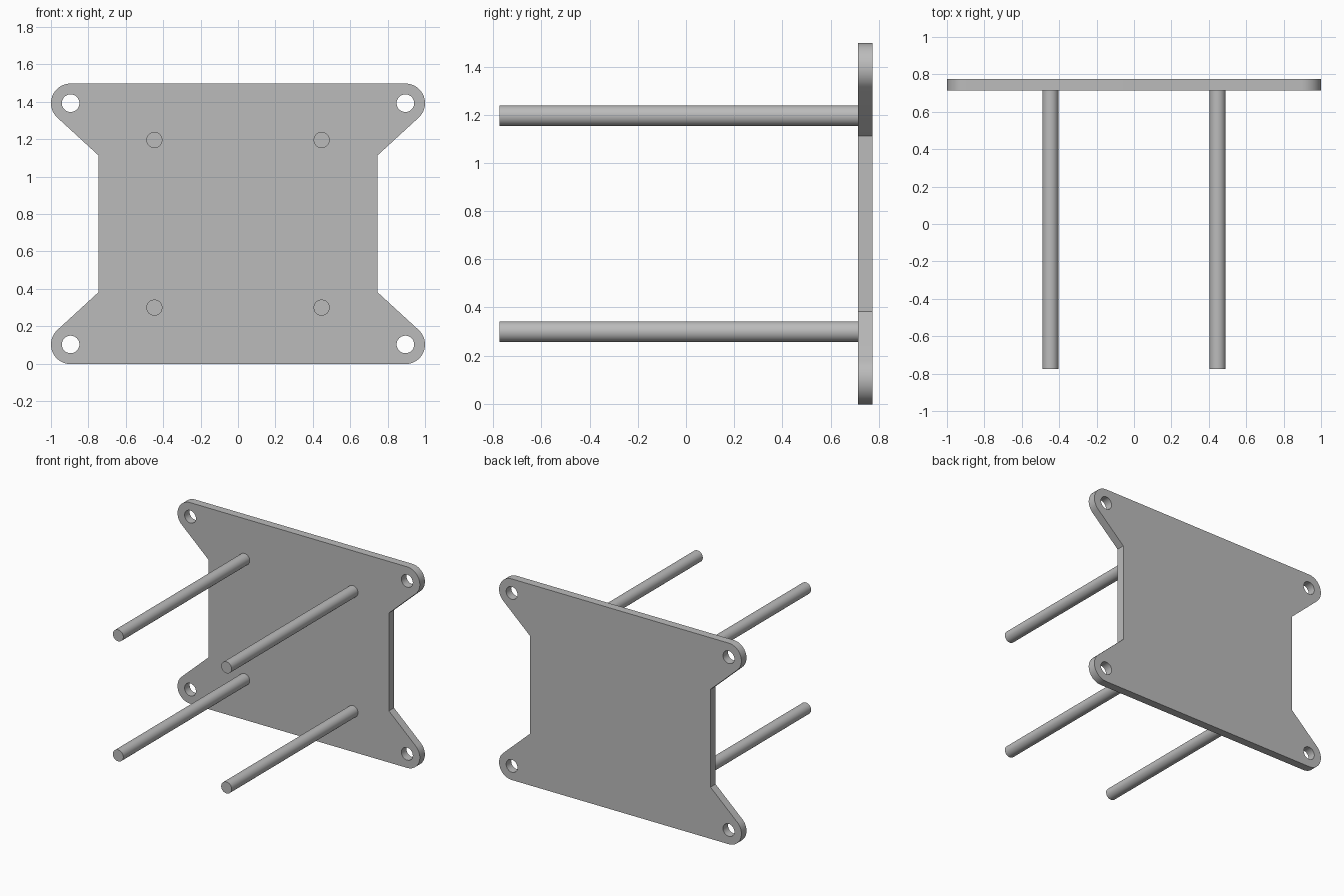
import bpy, bmesh
from math import pi, cos, sin, atan2, acos, hypot, radians
from mathutils import Matrix

cube = bpy.data.objects.get("Cube")
if cube:
    bpy.data.objects.remove(cube)

HEIGHT, BACK, THICK = 1.495, 0.775, 0.06
EAR_X, EAR_Z, EAR_R, HOLE_R = 0.895, 0.645, 0.105, 0.047
WAIST_X, WAIST_Z = 0.745, 0.365
ROD_X, ROD_Z, ROD_R = 0.447, 0.448, 0.043

grey = bpy.data.materials.new("plain grey")
grey.use_nodes = True
colour = (0.5, 0.5, 0.5, 1)
grey.diffuse_color = colour
grey.node_tree.nodes["Principled BSDF"].inputs["Base Color"].default_value = colour


def arc(cx, cy, r, start, end, steps):
    angles = [start + (end - start) * i / steps for i in range(steps + 1)]
    return [(cx + r * cos(a), cy + r * sin(a)) for a in angles]


def finish(obj):
    obj.data.materials.append(grey)
    bpy.ops.object.select_all(action='DESELECT')
    obj.select_set(True)
    bpy.context.view_layer.objects.active = obj
    bpy.ops.object.shade_smooth_by_angle(angle=radians(30))


# Outline: waist corner, then a line tangent to the rounded ear, mirrored round
dx, dz = WAIST_X - EAR_X, WAIST_Z - EAR_Z
tangent = atan2(dz, dx) + acos(EAR_R / hypot(dx, dz))
quarter = [(WAIST_X, WAIST_Z)] + arc(EAR_X, EAR_Z, EAR_R, tangent, pi / 2, 20)
top = quarter + [(-x, z) for x, z in reversed(quarter)]
outline = top + [(-x, -z) for x, z in top]
loops = [outline]
for sx in (-1, 1):
    for sz in (-1, 1):
        loops.append(arc(sx * EAR_X, sz * EAR_Z, HOLE_R, 0, 2 * pi, 32)[:-1])

# Plate: filled outline with holes, extruded and stood upright
curve = bpy.data.curves.new("plate_outline", 'CURVE')
curve.dimensions = '2D'
curve.fill_mode = 'BOTH'
curve.extrude = THICK / 2
for loop in loops:
    spline = curve.splines.new('POLY')
    spline.points.add(len(loop) - 1)
    for point, (x, z) in zip(spline.points, loop):
        point.co = (x, z, 0, 1)
    spline.use_cyclic_u = True
helper = bpy.data.objects.new("plate_outline", curve)
mesh = bpy.data.meshes.new_from_object(helper)
bpy.data.objects.remove(helper)

bm = bmesh.new()
bm.from_mesh(mesh)
bmesh.ops.remove_doubles(bm, verts=bm.verts, dist=0.0001)
bmesh.ops.rotate(bm, verts=bm.verts, matrix=Matrix.Rotation(pi / 2, 3, 'X'))
bmesh.ops.translate(bm, verts=bm.verts, vec=(0, BACK - THICK / 2, HEIGHT / 2))
bmesh.ops.recalc_face_normals(bm, faces=bm.faces)
bm.to_mesh(mesh)
bm.free()
plate = bpy.data.objects.new("mounting_plate", mesh)
bpy.context.collection.objects.link(plate)
finish(plate)

# Rods: four round bars from the plate to the front
length = 2 * BACK - THICK
for side, sx in (("right", -1), ("left", 1)):
    for level, sz in (("lower", -1), ("upper", 1)):
        bpy.ops.mesh.primitive_cylinder_add(
            vertices=48, radius=ROD_R, depth=length, rotation=(pi / 2, 0, 0),
            location=(sx * ROD_X, -THICK / 2, HEIGHT / 2 + sz * ROD_Z))
        rod = bpy.context.object
        rod.name = f"{level}_{side}_rod"
        finish(rod)
